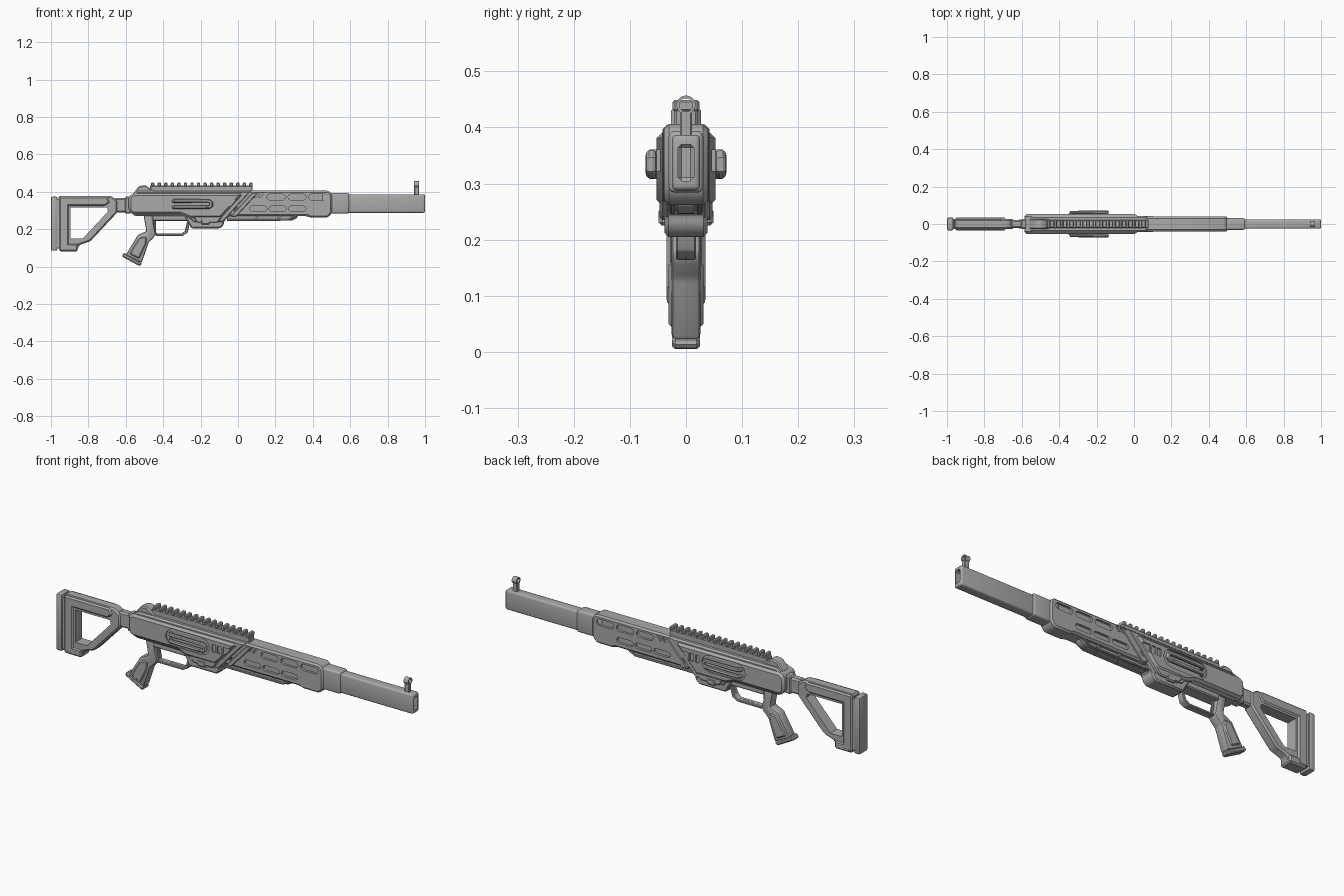
import bpy
import bmesh
import math
from mathutils import Vector

if "Cube" in bpy.data.objects:
    bpy.data.objects.remove(bpy.data.objects["Cube"])

grey = bpy.data.materials.new("gunmetal_grey")
grey.use_nodes = True
grey.diffuse_color = (0.4, 0.4, 0.4, 1)
grey.node_tree.nodes["Principled BSDF"].inputs["Base Color"].default_value = (0.4, 0.4, 0.4, 1)


def finish(ob):
    ob.data.materials.append(grey)
    bpy.ops.object.select_all(action="DESELECT")
    ob.select_set(True)
    bpy.context.view_layer.objects.active = ob
    bpy.ops.object.shade_smooth_by_angle(angle=math.radians(32))
    return ob


def bake(ob):
    """Apply all modifiers of an object."""
    dg = bpy.context.evaluated_depsgraph_get()
    ob.data = bpy.data.meshes.new_from_object(ob.evaluated_get(dg))
    ob.modifiers.clear()


def prism(name, pts, half, bevel=0.0, y=0.0, cutters=(), segments=1):
    """Side profile (x, z) given a thickness along y, chamfered, then cut."""
    bm = bmesh.new()
    face = bm.faces.new([bm.verts.new((x, y - half, z)) for x, z in pts])
    ext = bmesh.ops.extrude_face_region(bm, geom=[face])
    moved = [g for g in ext["geom"] if isinstance(g, bmesh.types.BMVert)]
    bmesh.ops.translate(bm, verts=moved, vec=(0, 2 * half, 0))
    bmesh.ops.recalc_face_normals(bm, faces=bm.faces)
    me = bpy.data.meshes.new(name)
    bm.to_mesh(me)
    bm.free()
    ob = bpy.data.objects.new(name, me)
    bpy.context.collection.objects.link(ob)
    if bevel:
        m = ob.modifiers.new("chamfer", "BEVEL")
        m.width, m.segments, m.limit_method = bevel, segments, "ANGLE"
        m.angle_limit = math.radians(25)
        bake(ob)
    for c in cutters:
        m = ob.modifiers.new("cut", "BOOLEAN")
        m.operation, m.object, m.solver = "DIFFERENCE", c, "EXACT"
    if cutters:
        bake(ob)
        for c in cutters:
            bpy.data.objects.remove(c)
    return finish(ob)


def box(x0, x1, z0, z1):
    return [(x0, z0), (x1, z0), (x1, z1), (x0, z1)]


def pill(x0, x1, z, r):
    """Rounded slot outline."""
    arc = [math.radians(90 - 30 * i) for i in range(7)]
    right = [(x1 - r + r * math.cos(a), z + r * math.sin(a)) for a in arc]
    left = [(x0 + r - r * math.cos(a), z - r * math.sin(a)) for a in arc]
    return right + left


def slant(x, z, w, h, lean):
    """Leaning bar outline, from its lower left corner."""
    return [(x, z), (x + w, z), (x + w + lean, z + h), (x + lean, z + h)]


def cuts(outlines, surface, depth):
    """Pocket cutters on both sides of a part whose sides are at y = +-surface."""
    return [prism("cutter", o, depth, y=s * surface) for o in outlines for s in (-1, 1)]


def rod(name, pts, r, mirror=False):
    """Round bar along a path, optionally repeated on the other side."""
    for s in ((1, -1) if mirror else (1,)):
        cu = bpy.data.curves.new(name, "CURVE")
        cu.dimensions, cu.bevel_depth, cu.bevel_resolution = "3D", r, 3
        cu.use_fill_caps = True
        sp = cu.splines.new("POLY")
        sp.points.add(len(pts) - 1)
        for p, (x, y, z) in zip(sp.points, pts):
            p.co = (x, y * s, z, 1)
        tmp = bpy.data.objects.new(name, cu)
        bpy.context.collection.objects.link(tmp)
        me = bpy.data.meshes.new_from_object(tmp.evaluated_get(bpy.context.evaluated_depsgraph_get()))
        bpy.data.objects.remove(tmp)
        ob = bpy.data.objects.new(name, me)
        bpy.context.collection.objects.link(ob)
        finish(ob)


# Barrel with hollow muzzle, and sleeve
bore = prism("cutter", box(0.8, 1.1, 0.305, 0.37), 0.014, 0.006)
prism("barrel", box(0.5, 1.0, 0.288, 0.387), 0.025, 0.009, cutters=[bore], segments=3)
prism("barrel_sleeve", box(0.45, 0.595, 0.284, 0.394), 0.031, 0.01, segments=3)

# Front sight: post and ring
prism("front_sight_post", box(0.942, 0.968, 0.38, 0.43), 0.011, 0.003)
ring = [(math.cos(i * math.pi / 10), math.sin(i * math.pi / 10)) for i in range(20)]
bm = bmesh.new()
loops = [[bm.verts.new((x, r * c, 0.44 + r * s)) for c, s in ring]
         for x, r in ((0.942, 0.012), (0.942, 0.017), (0.968, 0.017), (0.968, 0.012))]
for k in range(4):
    a, b = loops[k], loops[(k + 1) % 4]
    for i in range(20):
        j = (i + 1) % 20
        bm.faces.new((a[i], a[j], b[j], b[i]))
bmesh.ops.recalc_face_normals(bm, faces=bm.faces)
me = bpy.data.meshes.new("front_sight_ring")
bm.to_mesh(me)
bm.free()
sight = bpy.data.objects.new("front_sight_ring", me)
bpy.context.collection.objects.link(sight)
finish(sight)

# Handguard with two rows of slots and slanted vents
slots = [pill(0.155 + 0.112 * i, 0.252 + 0.112 * i, 0.372, 0.016) for i in range(3)]
slots += [pill(0.062 + 0.104 * i, 0.155 + 0.104 * i, 0.31, 0.014) for i in range(3)]
slots += [slant(0.06 + 0.024 * i, 0.37, 0.011, 0.024, 0.018) for i in range(3)]
slots += [slant(-0.025 + 0.02 * i, 0.298, 0.009, 0.018, 0.014) for i in range(2)]
prism("handguard", [(-0.07, 0.27), (0.37, 0.27), (0.385, 0.262), (0.48, 0.262), (0.503, 0.288),
                    (0.503, 0.385), (0.485, 0.406), (0.055, 0.406)],
      0.039, 0.009, cutters=cuts(slots, 0.039, 0.012))
prism("handguard_stripe", slant(-0.04, 0.268, 0.03, 0.125, 0.115), 0.043, 0.003)

# Rail and braces under the handguard
prism("lower_rail", [(-0.06, 0.247), (0.29, 0.247), (0.318, 0.262), (0.318, 0.28), (-0.06, 0.28)],
      0.018, 0.004)
for s in (-1, 1):
    rod("lower_brace", [(-0.06, s * 0.024, 0.25), (0.27, s * 0.024, 0.25), (0.315, s * 0.024, 0.275)], 0.005)
for x in (0.08, 0.2):
    prism("lower_rib", slant(x, 0.246, 0.012, 0.03, 0.025), 0.027)

# Receiver core and raised side shell
prism("receiver_core", [(-0.575, 0.29), (-0.55, 0.27), (-0.27, 0.27), (-0.24, 0.235), (-0.08, 0.235),
                        (0.075, 0.405), (-0.54, 0.405), (-0.575, 0.375)], 0.042, 0.008)
pockets = [pill(-0.37, -0.125, 0.335, 0.043),
           box(-0.11, -0.09, 0.322, 0.36), box(-0.08, -0.058, 0.322, 0.36),
           [(-0.048, 0.322), (-0.025, 0.322), (0.005, 0.36), (-0.048, 0.36)]]
prism("receiver_shell", [(-0.585, 0.3), (-0.565, 0.28), (-0.31, 0.28), (-0.26, 0.26), (-0.09, 0.26),
                         (0.03, 0.392), (-0.56, 0.392), (-0.585, 0.375)],
      0.053, 0.012, cutters=cuts(pockets, 0.053, 0.007))

# Raised side handles
rod("side_handle", [(-0.345, 0.042, 0.351), (-0.335, 0.062, 0.351), (-0.155, 0.062, 0.351),
                    (-0.143, 0.062, 0.342), (-0.143, 0.062, 0.326), (-0.155, 0.062, 0.318),
                    (-0.335, 0.062, 0.318), (-0.345, 0.042, 0.318)], 0.01, mirror=True)

# Lower housing with side catches
prism("lower_housing", [(-0.29, 0.275), (-0.25, 0.205), (-0.095, 0.205), (-0.075, 0.225), (-0.075, 0.245),
                        (-0.04, 0.275)], 0.038, 0.007)
prism("housing_cheek", [(-0.24, 0.27), (-0.22, 0.235), (-0.11, 0.235), (-0.08, 0.27)], 0.047, 0.005)
prism("side_catch", box(-0.198, -0.15, 0.225, 0.257), 0.049, 0.006)

# Top rail with teeth, and rear hump
prism("rail_base", box(-0.47, 0.078, 0.4, 0.433), 0.021, 0.004)
for i in range(16):
    x = -0.465 + i * 0.035
    prism("rail_tooth", box(x, x + 0.018, 0.428, 0.449), 0.024, 0.004)
prism("rear_hump", [(-0.565, 0.385), (-0.53, 0.43), (-0.495, 0.436), (-0.47, 0.418), (-0.44, 0.4)],
      0.027, 0.006)

# Trigger guard and trigger
rod("trigger_guard", [(-0.445, 0, 0.275), (-0.445, 0, 0.18), (-0.435, 0, 0.171), (-0.3, 0, 0.171),
                      (-0.28, 0, 0.183), (-0.265, 0, 0.24)], 0.007)
prism("guard_strap", [(-0.44, 0.164), (-0.3, 0.164), (-0.27, 0.18), (-0.258, 0.23), (-0.27, 0.23),
                      (-0.284, 0.19), (-0.304, 0.176), (-0.44, 0.176)], 0.018, 0.003)
prism("guard_mount", box(-0.46, -0.25, 0.245, 0.28), 0.032, 0.005)

# Pistol grip with side plates and base cap
prism("grip", [(-0.505, 0.275), (-0.45, 0.275), (-0.453, 0.235), (-0.44, 0.175), (-0.452, 0.155), (-0.478, 0.13),
               (-0.515, 0.02), (-0.6, 0.062), (-0.535, 0.17), (-0.49, 0.19), (-0.497, 0.23)],
      0.026, 0.009, segments=2)
prism("grip_plate", [(-0.488, 0.16), (-0.492, 0.12), (-0.53, 0.043), (-0.58, 0.068), (-0.528, 0.155)],
      0.031, 0.005)
prism("grip_cap", [(-0.622, 0.055), (-0.525, 0.002), (-0.512, 0.018), (-0.61, 0.075)], 0.025, 0.006)

# Skeleton stock, neck, butt pad and toe
opening = prism("cutter", [(-0.895, 0.15), (-0.895, 0.315), (-0.7, 0.315), (-0.695, 0.295), (-0.83, 0.15)], 0.2)
prism("stock_frame", [(-0.96, 0.085), (-0.86, 0.085), (-0.85, 0.115), (-0.79, 0.135), (-0.645, 0.29), (-0.645, 0.355),
                      (-0.68, 0.378), (-0.96, 0.378)], 0.028, 0.008, cutters=[opening])
prism("stock_upper_shell", [(-0.955, 0.325), (-0.71, 0.325), (-0.685, 0.345), (-0.7, 0.375), (-0.955, 0.375)],
      0.035, 0.007)
prism("stock_rear_shell", box(-0.955, -0.905, 0.09, 0.374), 0.035, 0.007)
prism("stock_toe", box(-0.955, -0.857, 0.082, 0.122), 0.034, 0.007)
prism("stock_neck", box(-0.66, -0.56, 0.29, 0.368), 0.021, 0.008)
prism("neck_collar", box(-0.605, -0.57, 0.284, 0.374), 0.026, 0.006)
prism("butt_pad", box(-1.0, -0.966, 0.085, 0.374), 0.035, 0.009, segments=2)
prism("butt_spacer", box(-0.97, -0.95, 0.1, 0.36), 0.028)
